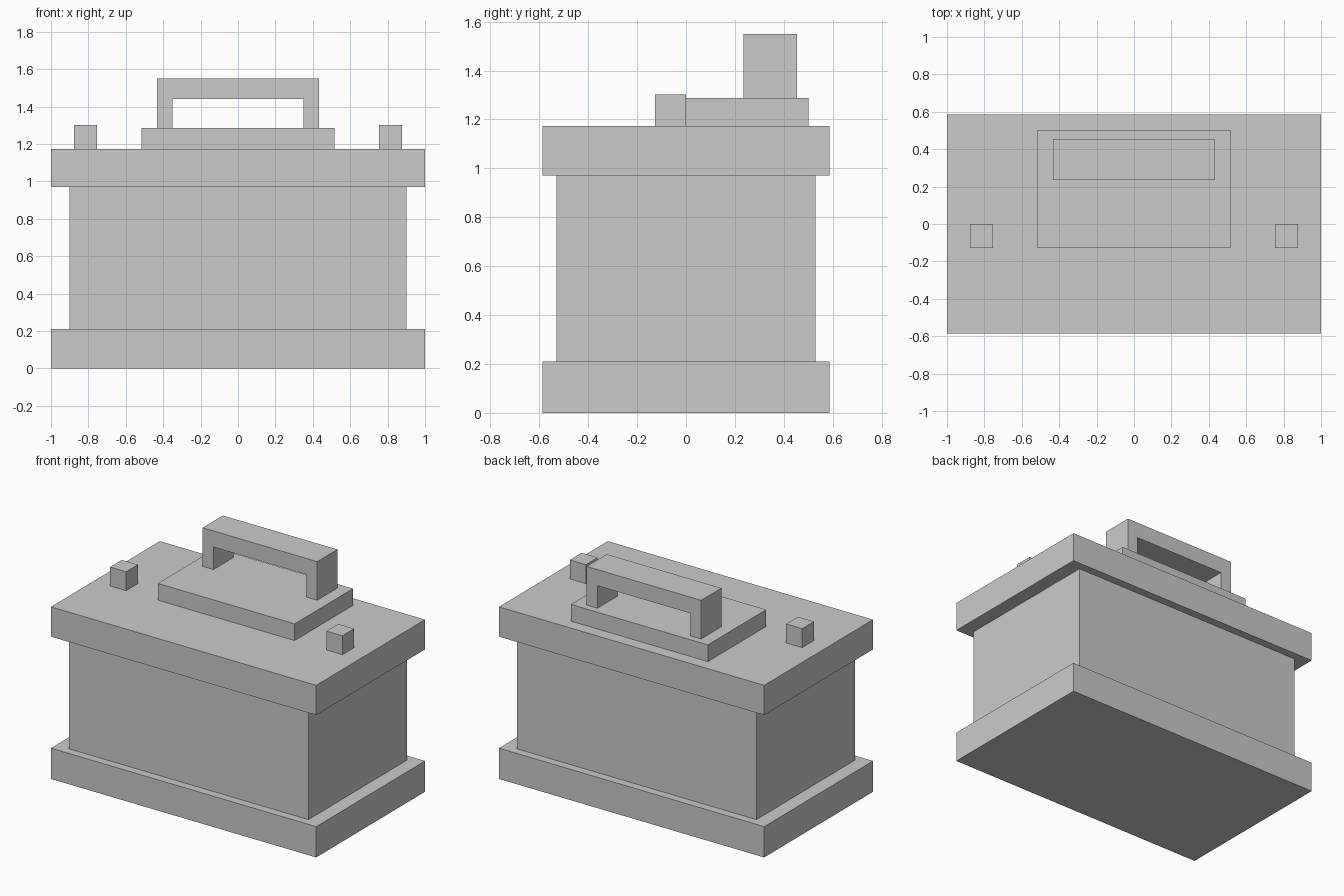
import bpy
import bmesh

if "Cube" in bpy.data.objects:
    bpy.data.objects.remove(bpy.data.objects["Cube"])


def make_object(name, bm):
    bmesh.ops.recalc_face_normals(bm, faces=bm.faces)
    mesh = bpy.data.meshes.new(name)
    bm.to_mesh(mesh)
    bm.free()
    obj = bpy.data.objects.new(name, mesh)
    bpy.context.collection.objects.link(obj)
    return obj


def extrude_profile(name, points, y0, y1):
    """Extrude an x-z outline from y0 to y1."""
    bm = bmesh.new()
    face = bm.faces.new([bm.verts.new((x, y0, z)) for x, z in points])
    new = bmesh.ops.extrude_face_region(bm, geom=[face])["geom"]
    verts = [v for v in new if isinstance(v, bmesh.types.BMVert)]
    bmesh.ops.translate(bm, verts=verts, vec=(0, y1 - y0, 0))
    return make_object(name, bm)


def box(name, x, y, z):
    outline = [(x[0], z[0]), (x[1], z[0]), (x[1], z[1]), (x[0], z[1])]
    return extrude_profile(name, outline, *y)


BASE_TOP, LID_BOTTOM, LID_TOP, PLATE_TOP = 0.21, 0.97, 1.173, 1.287

# Battery case: base tray, narrower body, overhanging lid
box("base_tray", (-1, 1), (-0.586, 0.586), (0, BASE_TOP))
box("battery_body", (-0.902, 0.902), (-0.53, 0.53), (BASE_TOP, LID_BOTTOM))
box("lid", (-1, 1), (-0.586, 0.586), (LID_BOTTOM, LID_TOP))

# Raised plate under the handle
box("handle_plate", (-0.516, 0.516), (-0.127, 0.502), (LID_TOP, PLATE_TOP))

# Carrying handle: an upside-down U
half = [(0.35, 1.44), (0.35, PLATE_TOP), (0.432, PLATE_TOP), (0.432, 1.55)]
outline = half + [(-x, z) for x, z in reversed(half)]
extrude_profile("carry_handle", outline, 0.236, 0.454)

# Terminals, mirrored left and right
terminal = box("terminals", (0.755, 0.876), (-0.127, 0), (LID_TOP, 1.302))
terminal.modifiers.new("mirror", 'MIRROR').use_axis[0] = True
